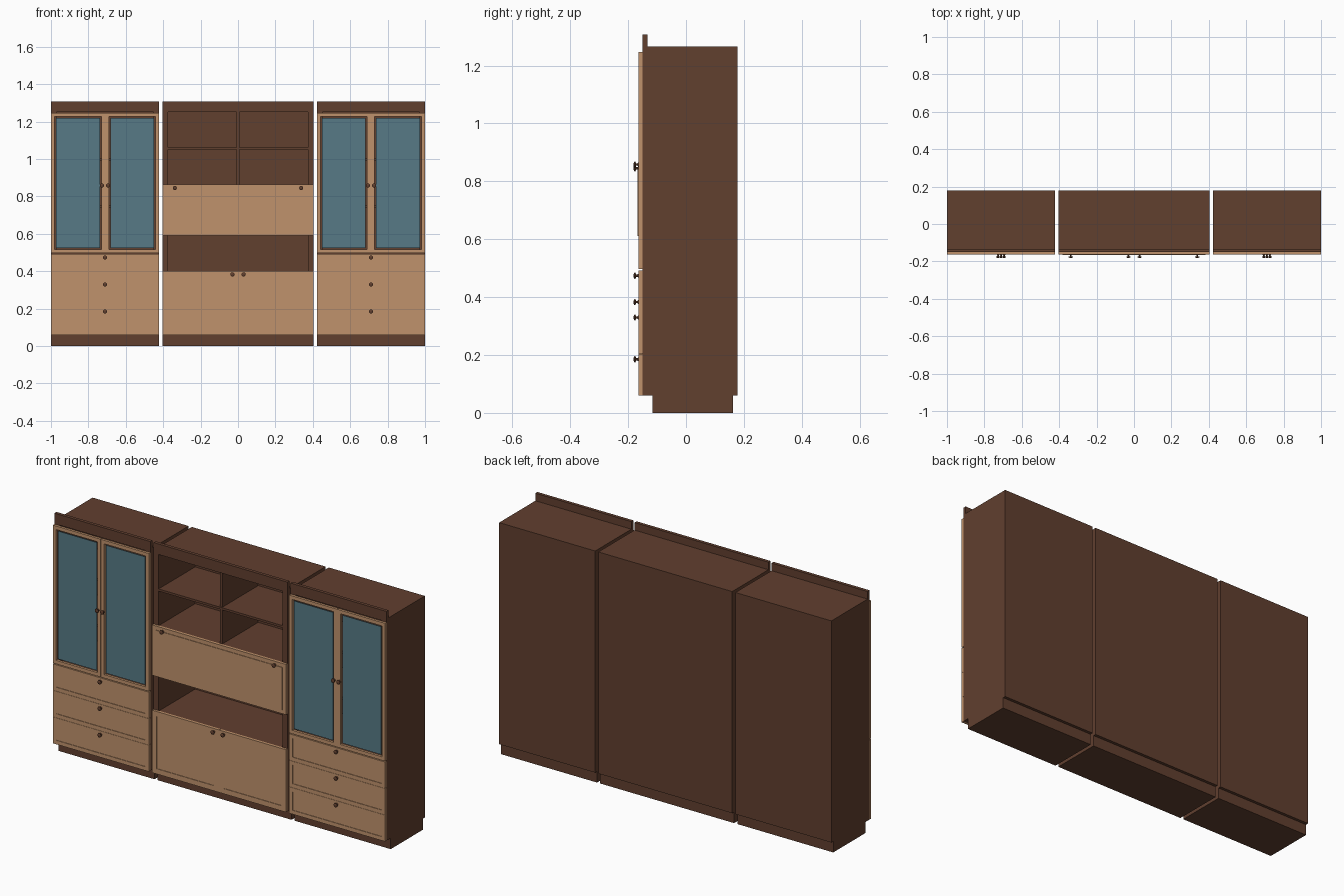
import bpy, bmesh, math
from mathutils import Vector, Matrix

if "Cube" in bpy.data.objects:
    bpy.data.objects.remove(bpy.data.objects["Cube"])


def material(name, rgb):
    m = bpy.data.materials.new(name)
    m.diffuse_color = (*rgb, 1)
    m.use_nodes = True
    m.node_tree.nodes["Principled BSDF"].inputs["Base Color"].default_value = m.diffuse_color
    return m


DARK = material("dark_wood", (0.12, 0.05, 0.028))
LIGHT = material("light_wood", (0.53, 0.29, 0.15))
GLASS = material("glass", (0.095, 0.195, 0.24))

# Shared depths and heights
FRONT, BACK, FACE = -0.15, 0.178, -0.164
BASE, TOP, T = 0.06, 1.266, 0.03


def finish(bm, name, mat):
    bmesh.ops.recalc_face_normals(bm, faces=bm.faces[:])
    me = bpy.data.meshes.new(name)
    bm.to_mesh(me)
    bm.free()
    me.materials.append(mat)
    ob = bpy.data.objects.new(name, me)
    bpy.context.collection.objects.link(ob)
    return ob


def box_bm(x0, x1, y0, y1, z0, z1):
    x0, x1 = sorted((x0, x1))
    bm = bmesh.new()
    size = Vector((x1 - x0, y1 - y0, z1 - z0))
    mid = Vector((x0 + x1, y0 + y1, z0 + z1)) / 2
    bmesh.ops.create_cube(bm, size=1, matrix=Matrix.Translation(mid) @ Matrix.Diagonal((*size, 1)))
    bm.normal_update()
    return bm


def box(name, *dims, mat=DARK):
    return finish(box_bm(*dims), name, mat)


def panel(name, x0, x1, z0, z1, border, depth):
    """Front with a recessed (or, with negative depth, raised) field."""
    bm = box_bm(x0, x1, FACE, FRONT, z0, z1)
    face = [f for f in bm.faces if f.normal.y < -0.5]
    bmesh.ops.inset_individual(bm, faces=face, thickness=border)
    field = bmesh.ops.extrude_discrete_faces(bm, faces=face)["faces"][0]
    bmesh.ops.translate(bm, verts=field.verts[:], vec=(0, depth, 0))
    finish(bm, name, LIGHT)


def glass_door(name, x0, x1, z0, z1, b):
    """Open frame with a pane set into it."""
    bm = box_bm(x0, x1, FACE, FRONT, z0, z1)
    faces = [f for f in bm.faces if abs(f.normal.y) > 0.5]
    bmesh.ops.inset_individual(bm, faces=faces, thickness=b)
    edges = [e for f in faces for e in f.edges]
    bmesh.ops.delete(bm, geom=faces, context="FACES_ONLY")
    bmesh.ops.bridge_loops(bm, edges=edges)
    finish(bm, name + "_frame", LIGHT)
    x0, x1 = sorted((x0, x1))
    box(name + "_pane", x0 + b, x1 - b, -0.159, -0.155, z0 + b, z1 - b, mat=GLASS)


def knob(name, x, z):
    """Turned knob: stem flaring into a round head."""
    profile = [(0, 0), (0.007, 0), (0.004, 0.004), (0.004, 0.008),
               (0.011, 0.011), (0.011, 0.014), (0.006, 0.0165), (0, 0.0165)]
    bm = bmesh.new()
    vs = [bm.verts.new((x + r, FACE - d, z)) for r, d in profile]
    es = [bm.edges.new(p) for p in zip(vs, vs[1:])]
    bmesh.ops.spin(bm, geom=vs + es, cent=(x, 0, z), axis=(0, 1, 0),
                   angle=math.tau, steps=16, use_duplicate=False)
    bmesh.ops.remove_doubles(bm, verts=bm.verts[:], dist=1e-5)
    ob = finish(bm, name, DARK)
    for o in bpy.context.selected_objects:
        o.select_set(False)
    bpy.context.view_layer.objects.active = ob
    ob.select_set(True)
    bpy.ops.object.shade_smooth_by_angle(angle=math.radians(35))


def carcass(n, x0, x1):
    """Plinth, sides, top, bottom, back and cornice board."""
    box(n + "_plinth", x0, x1, -0.115, 0.162, 0, BASE)
    box(n + "_left_side", x0, x0 + T, FRONT, BACK, BASE, TOP)
    box(n + "_right_side", x1 - T, x1, FRONT, BACK, BASE, TOP)
    box(n + "_top", x0 + T, x1 - T, FRONT, BACK, TOP - 0.016, TOP)
    box(n + "_bottom", x0 + T, x1 - T, FRONT, BACK, BASE, BASE + 0.016)
    box(n + "_back", x0 + T, x1 - T, BACK - 0.014, BACK, BASE + 0.016, TOP - 0.016)
    box(n + "_cornice", x0, x1, FRONT - 0.001, -0.133, 1.25, 1.307)


# Side cabinets: glass doors above three drawers
for side, s in (("left", -1), ("right", 1)):
    inner, mid, outer = 0.422 * s, 0.711 * s, 1.0 * s
    carcass(side + "_cabinet", min(inner, outer), max(inner, outer))
    xa, xb = min(inner, outer) + T, max(inner, outer) - T
    box(side + "_cabinet_floor", xa, xb, FRONT, BACK - 0.014, 0.485, 0.5)
    for i, z in enumerate((0.74, 0.99)):
        box(f"{side}_cabinet_shelf_{i}", xa, xb, -0.12, BACK - 0.014, z, z + 0.012)
    for part, edge, d in (("inner", inner, -1), ("outer", outer, 1)):
        glass_door(f"{side}_{part}_door", edge, mid + 0.001 * s * d, 0.497, 1.247, 0.027)
        knob(f"{side}_{part}_door_knob", mid + 0.016 * s * d, 0.858)
    for i in range(3):
        z = BASE + 0.1445 * i
        panel(f"{side}_drawer_{i}", inner, outer, z, z + 0.1435, 0.03, 0.003)
        knob(f"{side}_drawer_knob_{i}", mid, z + 0.125)

# Centre cabinet: open shelves, drop flap, niche and lower doors
W = 0.403
carcass("centre_cabinet", -W, W)
xi, yb = W - T, BACK - 0.014
for name, z in (("upper_shelf", 1.05), ("flap_top", 0.85), ("flap_floor", 0.59), ("niche_floor", 0.385)):
    box("centre_" + name, -xi, xi, FRONT, yb, z, z + 0.012)
for name, z0, z1 in (("lower", 0.862, 1.05), ("upper", 1.062, 1.25)):
    box(f"centre_divider_{name}", -0.007, 0.007, FRONT + 0.005, yb, z0, z1)
panel("drop_flap", -W, W, 0.59, 0.864, 0.03, -0.003)
for side, s in (("left", -1), ("right", 1)):
    panel(f"{side}_lower_door", 0.001 * s, W * s, BASE, 0.4, 0.04, 0.003)
    knob(f"{side}_lower_door_knob", 0.03 * s, 0.383)
    knob(f"{side}_flap_knob", 0.338 * s, 0.845)
